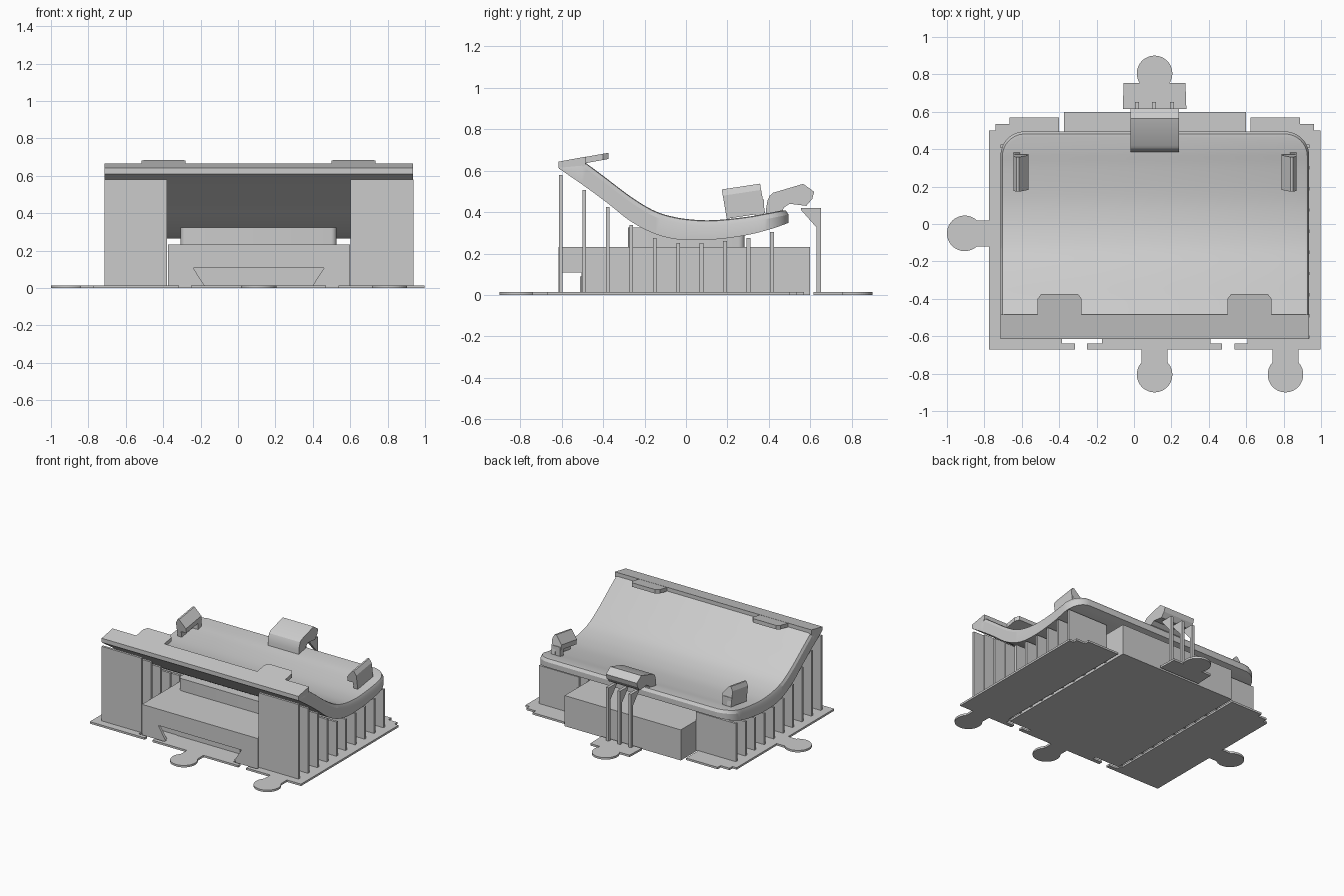
import bpy, bmesh, math

if "Cube" in bpy.data.objects:
    bpy.data.objects.remove(bpy.data.objects["Cube"])

CX = 0.1115                    # mirror line of the tray
grey = bpy.data.materials.new("grey")
grey.diffuse_color = (0.6, 0.6, 0.6, 1)
grey.use_nodes = True
grey.node_tree.nodes["Principled BSDF"].inputs["Base Color"].default_value = grey.diffuse_color


def make(name, bm, smooth=False):
    bmesh.ops.recalc_face_normals(bm, faces=bm.faces)
    me = bpy.data.meshes.new(name)
    bm.to_mesh(me)
    bm.free()
    me.materials.append(grey)
    ob = bpy.data.objects.new(name, me)
    bpy.context.collection.objects.link(ob)
    if smooth:
        bpy.ops.object.select_all(action='DESELECT')
        ob.select_set(True)
        bpy.context.view_layer.objects.active = ob
        bpy.ops.object.shade_smooth_by_angle(angle=math.radians(25))
    return ob


def loft(name, rings, smooth=False):
    bm = bmesh.new()
    vs = [[bm.verts.new(p) for p in r] for r in rings]
    n = len(vs[0])
    for a, b in zip(vs, vs[1:]):
        for i in range(n):
            j = (i + 1) % n
            bm.faces.new((a[i], a[j], b[j], b[i]))
    bm.faces.new(vs[0])
    bm.faces.new(vs[-1][::-1])
    return make(name, bm, smooth)


def prism(name, pts, axis, a, b, smooth=False):
    def put(p, t):
        return {'x': (t, p[0], p[1]), 'y': (p[0], t, p[1]), 'z': (p[0], p[1], t)}[axis]
    return loft(name, [[put(p, a) for p in pts], [put(p, b) for p in pts]], smooth)


def box(name, x0, x1, y0, y1, z0, z1):
    return prism(name, [(x0, y0), (x1, y0), (x1, y1), (x0, y1)], 'z', z0, z1)


def mirrored(pts):
    return [(2 * CX - p[0], p[1]) for p in pts]


def cut_from(target, cutter):
    cutter.hide_render = True
    cutter.hide_set(True)
    mod = target.modifiers.new("cut", 'BOOLEAN')
    mod.object = cutter
    mod.solver = 'EXACT'


def hermite(tab, y):
    y = min(max(y, tab[0][0]), tab[-1][0])
    k = max(i for i in range(len(tab) - 1) if tab[i][0] <= y)

    def slope(i):
        a, b = tab[max(i - 1, 0)], tab[min(i + 1, len(tab) - 1)]
        return (b[1] - a[1]) / (b[0] - a[0])
    (ya, za), (yb, zb) = tab[k], tab[k + 1]
    h = yb - ya
    t = (y - ya) / h
    return ((2*t**3 - 3*t*t + 1) * za + (t**3 - 2*t*t + t) * h * slope(k)
            + (3*t*t - 2*t**3) * zb + (t**3 - t*t) * h * slope(k + 1))


TOP = [(-.613, .734), (-.517, .662), (-.4, .575), (-.26, .47), (-.15, .405), (-.05, .375),
       (.055, .362), (.15, .362), (.3, .378), (.4, .396), (.495, .415)]
BOT = [(-.613, .61), (-.488, .524), (-.377, .442), (-.266, .355), (-.15, .295), (-.039, .268),
       (.077, .265), (.188, .273), (.304, .291), (.415, .32), (.495, .348)]


def top(y):
    return min(hermite(TOP, y), .64 + (y + .613) * .1)


# curved tray: one half of its outline, mirrored, with a chamfered upper edge
HW, Y0, Y1, R = .825, -.613, .495, .13
half = [(-HW, Y0 + (Y1 - R - Y0) * i / 44, 1, 0) for i in range(44)]
for i in range(13):
    c, q = math.cos(math.pi / 2 * i / 12), math.sin(math.pi / 2 * i / 12)
    half.append((R - HW - R * c, Y1 - R + R * q, c, -q))
bm = bmesh.new()
cols = {}
for s in (1, -1):
    cols[s] = []
    for x, y, nx, ny in half:
        k = 1 + .4 * abs(ny)
        col = [bm.verts.new((CX + s * x, y, hermite(BOT, y)))]
        for inset, dz in ((0, -.027), (.01 * k, -.004), (.022 * k, 0)):
            yy = y + ny * inset
            col.append(bm.verts.new((CX + s * (x + nx * inset), yy, top(yy) + dz)))
        cols[s].append(col)
    for a, b in zip(cols[s], cols[s][1:]):
        for i in range(3):
            bm.faces.new((a[i], a[i + 1], b[i + 1], b[i]))
L, M = cols[1], cols[-1]
for i in range(len(L) - 1):
    for j in (0, 3):           # underside and upper surface
        bm.faces.new((L[i][j], L[i + 1][j], M[i + 1][j], M[i][j]))
bm.faces.new(L[0] + M[0][::-1])
for j in range(3):             # back edge
    bm.faces.new((L[-1][j], L[-1][j + 1], M[-1][j + 1], M[-1][j]))
make("tray", bm, True)

# front strip and its two retaining tabs
prism("front_strip", [(-.615, .613), (-.615, .643), (-.485, .667), (-.485, .63), (-.50, .61)],
      'x', CX - HW, CX + HW)
for x0, x1 in ((-.515, -.28), (.50, .735)):
    tab = [(x0, -.55), (x1, -.55), (x1, -.40), (x1 - .02, -.373), (x0 + .02, -.373), (x0, -.40)]

    def tz(y):
        return .686 + (y + .373) * .18
    loft("front_tab", [[(x, y, tz(y) - .03) for x, y in tab], [(x, y, tz(y)) for x, y in tab]])

# side clips that lean back with the tray, each on a small leg
clip = [(-.645, .384), (-.645, .495), (-.628, .525), (-.615, .525),
        (-.565, .465), (-.565, .43), (-.61, .43), (-.61, .384)]
for pts in (clip, mirrored(clip)):
    loft("side_clip", [[(x, y0 - .17 * (z - .51), z + dz) for x, z in pts]
                       for y0, dz in ((.175, -.016), (.36, .012))])
leg = [(-.64, .35), (-.64, .46), (-.57, .46), (-.57, .35)]
for pts in (leg, mirrored(leg)):
    prism("clip_leg", pts, 'y', .335, .375)

# back clip and the three fins beneath it
prism("back_clip", [(.385, .39), (.387, .42), (.393, .455), (.403, .478), (.42, .493), (.565, .536),
                    (.618, .498), (.609, .464), (.58, .43), (.50, .44), (.47, .42), (.46, .38)],
      'x', -.02, .24, True)
for x in (.016, .107, .203):
    prism("back_fin", [(.555, .42), (.652, .42), (.652, .01), (.63, .01), (.63, .325), (.555, .41)],
          'x', x - .011, x + .011)

# support ribs under both sides of the tray
RIBS = (.58, .507, .425, .338, .275, .251, .251, .26, .275, .304)
for i, h in enumerate(RIBS):
    y = -.604 + i * .1132
    box("left_rib", -.715, -.38, y - .009, y + .009, .01, h)
    box("right_rib", .602, .937, y - .009, y + .009, .01, h)

# central block, undercut at the front behind a thin wall with a flared opening
block = box("central_block", -.375, .6, -.615, .598, 0, .232)
cut_from(block, box("undercut_cutter", -.5, .8, -.595, -.505, .015, .108))
cut_from(block, prism("opening_cutter", [(-.24, .108), (.46, .108), (.40, .015), (-.18, .015)],
                      'y', -.7, -.56))

# slim panel set into the block, flush with its underside
box("inner_panel", -.155, .375, -.51, .42, 0, .09)

# upper block with rounded upright corners
r, pts = .03, []
for k, (x, y) in enumerate(((.497, .252), (-.277, .252), (-.277, -.25), (.497, -.25))):
    for i in range(6):
        a = math.pi / 2 * (k + i / 5)
        pts.append((x + r * math.cos(a), y + r * math.sin(a)))
prism("upper_block", pts, 'z', .22, .325, True)

# thin base plates
T = .015
left = [(-.775, -.67), (-.315, -.67), (-.315, -.64), (-.385, -.64), (-.385, -.60), (-.40, -.60),
        (-.40, .57), (-.665, .57), (-.665, .535), (-.74, .535), (-.74, .50), (-.775, .50)]
prism("left_plate", left, 'z', 0, T)
prism("right_plate", mirrored(left), 'z', 0, T)
prism("front_plate", [(-.25, -.67), (.47, -.67), (.47, -.64), (.41, -.64), (.41, -.61),
                      (-.17, -.61), (-.17, -.64), (-.25, -.64)], 'z', 0, T)
prism("back_plate", [(-.06, .615), (.28, .615), (.275, .755), (-.055, .755)], 'z', 0, T)

# round hold-down tabs joined to the plates by necks
for x, y, dx, dy in ((.11, -.805, 0, 1), (.81, -.805, 0, 1), (-.905, -.05, 1, 0), (.11, .805, 0, -1)):
    a0 = math.atan2(dy, dx)
    gap = math.asin(.07 / .095)
    pts = [(x + .095 * math.cos(a0 + gap + (2 * math.pi - 2 * gap) * i / 40),
            y + .095 * math.sin(a0 + gap + (2 * math.pi - 2 * gap) * i / 40)) for i in range(41)]
    if dy > -1:
        for s in (-1, 1):
            pts.append((x + dx * .135 - dy * s * .07, y + dy * .135 + dx * s * .07))
    prism("hold_down_tab", pts, 'z', 0, T)
